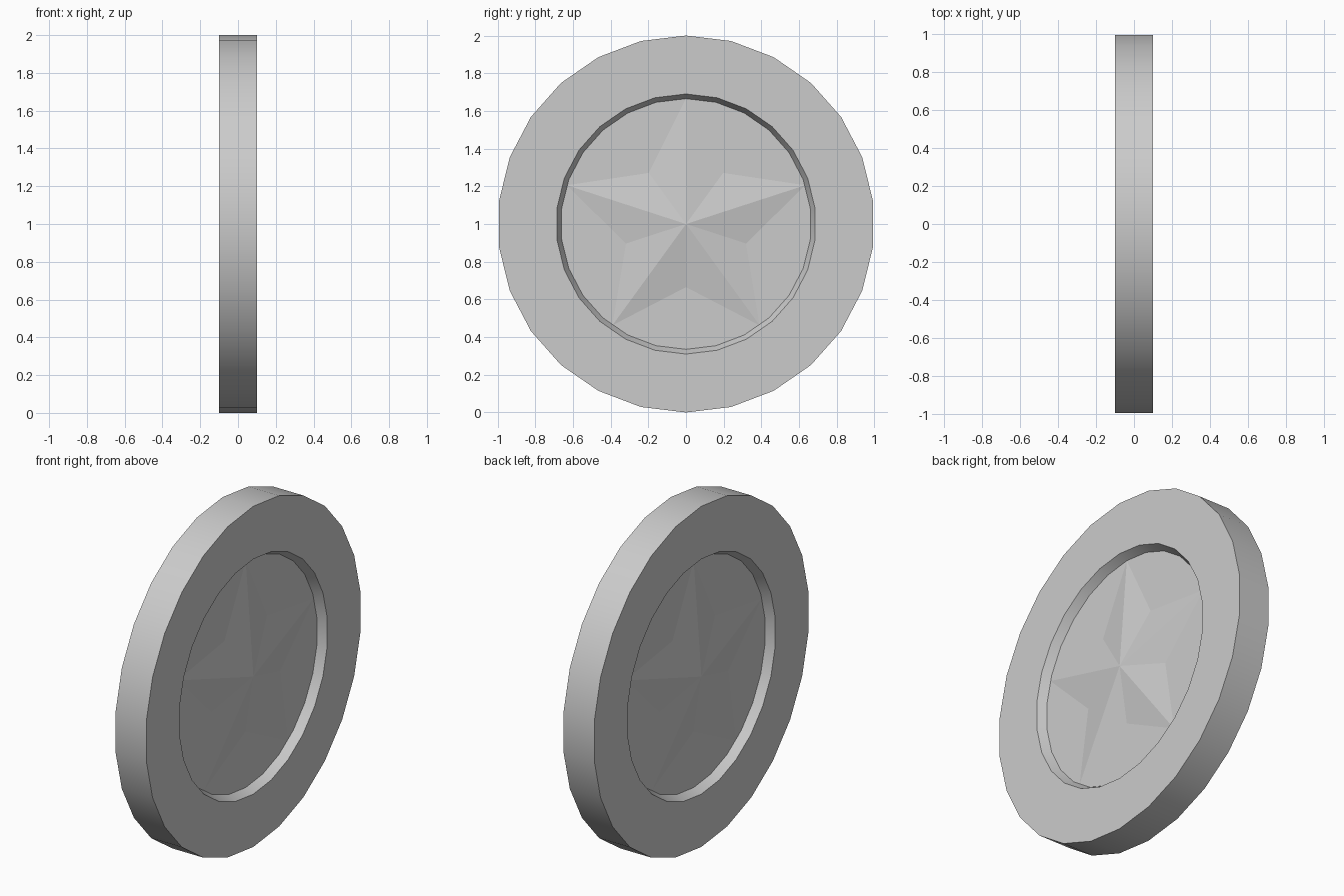
import bpy
import bmesh
from math import sin, cos, pi

cube = bpy.data.objects.get("Cube")
if cube:
    bpy.data.objects.remove(cube, do_unlink=True)

SIDES = 26
FACE_X, FLOOR_X = 0.1, 0.05
FLOOR_R, RECESS_R, RIM_R = 0.665, 0.69, 1.0

grey = bpy.data.materials.new("light grey metal")
grey.use_nodes = True
colour = (0.6, 0.6, 0.6, 1)
grey.diffuse_color = colour
grey.node_tree.nodes["Principled BSDF"].inputs["Base Color"].default_value = colour


def ring(bm, x, radii):
    """Ring of vertices about the x axis, starting at the top."""
    n = len(radii)
    return [bm.verts.new((x, r * sin(2 * pi * i / n), 1 + r * cos(2 * pi * i / n)))
            for i, r in enumerate(radii)]


def add_object(name, bm):
    mesh = bpy.data.meshes.new(name)
    bm.to_mesh(mesh)
    bm.free()
    mesh.materials.append(grey)
    obj = bpy.data.objects.new(name, mesh)
    bpy.context.collection.objects.link(obj)
    return obj


# Coin body: a lathed rim with a shallow recess on each side
bm = bmesh.new()
profile = [(-FLOOR_X, FLOOR_R), (-FACE_X, RECESS_R), (-FACE_X, RIM_R),
           (FACE_X, RIM_R), (FACE_X, RECESS_R), (FLOOR_X, FLOOR_R)]
rings = [ring(bm, x, [r] * SIDES) for x, r in profile]
for a, b in zip(rings, rings[1:]):
    for i in range(SIDES):
        j = (i + 1) % SIDES
        bm.faces.new((a[i], a[j], b[j], b[i]))
bm.faces.new(rings[0])
bm.faces.new(rings[-1])
bmesh.ops.recalc_face_normals(bm, faces=bm.faces)
body = add_object("coin_body", bm)
bpy.ops.object.select_all(action='DESELECT')
body.select_set(True)
bpy.context.view_layer.objects.active = body
bpy.ops.object.shade_smooth_by_angle(angle=pi / 6)

# Faceted star on each recessed floor, peaking level with the rim
for side, name in ((1, "left_star"), (-1, "right_star")):
    bm = bmesh.new()
    outline = ring(bm, side * FLOOR_X, [FLOOR_R, 0.335] * 5)
    peak = bm.verts.new((side * FACE_X, 0, 1))
    for i in range(10):
        face = bm.faces.new((outline[i], outline[(i + 1) % 10], peak))
        face.normal_update()
        if face.normal.x * side < 0:
            face.normal_flip()
    add_object(name, bm)
